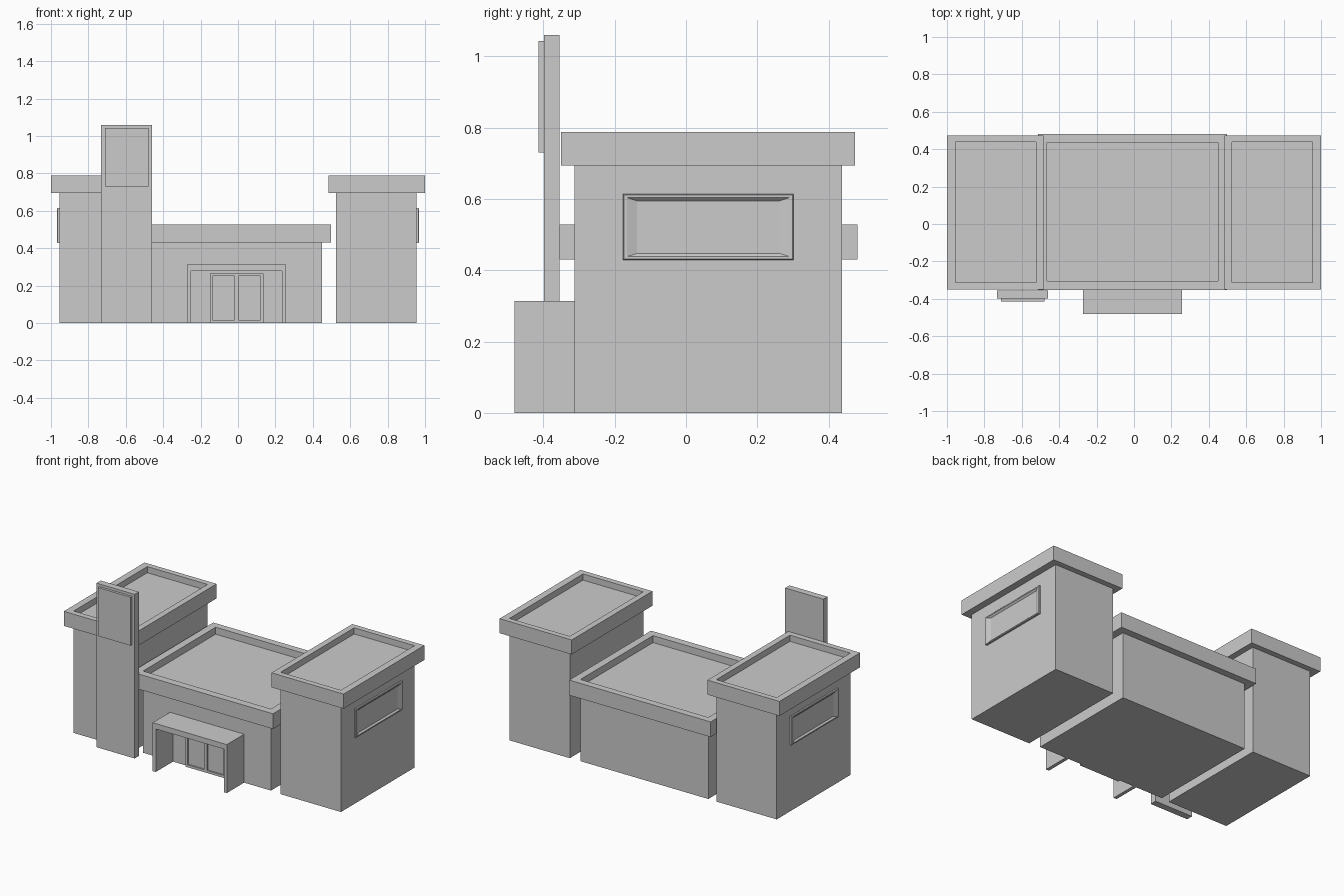
import bpy, bmesh

if "Cube" in bpy.data.objects:
    bpy.data.objects.remove(bpy.data.objects["Cube"])


def rings(name, sections, place=lambda u, v, w: (u, v, w)):
    """Solid from stacked rectangles (u0, u1, v0, v1, w), capped at both ends."""
    bm = bmesh.new()
    loops = []
    for u0, u1, v0, v1, w in sections:
        corners = [(u0, v0), (u1, v0), (u1, v1), (u0, v1)]
        loops.append([bm.verts.new(place(u, v, w)) for u, v in corners])
    for a, b in zip(loops, loops[1:]):
        for i in range(4):
            j = (i + 1) % 4
            bm.faces.new((a[i], a[j], b[j], b[i]))
    bm.faces.new(loops[0])
    bm.faces.new(loops[-1])
    return finish(name, bm)


def finish(name, bm):
    bmesh.ops.recalc_face_normals(bm, faces=bm.faces)
    mesh = bpy.data.meshes.new(name)
    bm.to_mesh(mesh)
    bm.free()
    obj = bpy.data.objects.new(name, mesh)
    bpy.context.collection.objects.link(obj)
    return obj


def box(name, x0, x1, y0, y1, z0, z1):
    return rings(name, [(x0, x1, y0, y1, z0), (x0, x1, y0, y1, z1)])


def block(name, body, roof, eave, top, depth):
    """Walls with an overhanging roof band and a sunken roof deck."""
    return rings(name, [(*body, 0), (*body, eave), (*roof, eave),
                        (*roof, top), (*body, top), (*body, top - depth)])


# Central hall and the two side towers
block("central_hall", (-0.465, 0.449, -0.305, 0.436),
      (-0.513, 0.498, -0.354, 0.481), 0.43, 0.528, 0.045)
block("right_tower", (0.524, 0.955, -0.313, 0.438),
      (0.485, 1.0, -0.35, 0.474), 0.694, 0.788, 0.04)
block("left_tower", (-0.955, -0.524, -0.313, 0.438),
      (-1.0, -0.485, -0.35, 0.474), 0.694, 0.788, 0.04)

# Framed windows on the outer tower walls
for side, s in (("right", 1), ("left", -1)):
    rings(side + "_window", [
        (-0.177, 0.302, 0.429, 0.614, 0.95),
        (-0.177, 0.302, 0.429, 0.614, 0.964),
        (-0.174, 0.299, 0.432, 0.611, 0.967),
        (-0.166, 0.291, 0.438, 0.604, 0.967),
        (-0.137, 0.262, 0.447, 0.594, 0.957),
    ], lambda u, v, w, s=s: (s * w, u, v))

# Free-standing sign pylon with blank panel
box("sign_pylon", -0.733, -0.46, -0.398, -0.355, 0, 1.06)
box("sign_panel", -0.712, -0.478, -0.414, -0.398, 0.73, 1.043)

# Entrance porch: an upside-down U profile extruded in depth
bm = bmesh.new()
profile = [(-0.273, 0), (-0.273, 0.313), (0.257, 0.313), (0.257, 0),
           (0.235, 0), (0.235, 0.278), (-0.251, 0.278), (-0.251, 0)]
face = bm.faces.new([bm.verts.new((x, -0.481, z)) for x, z in profile])
ext = bmesh.ops.extrude_face_region(bm, geom=[face])
moved = [g for g in ext["geom"] if isinstance(g, bmesh.types.BMVert)]
bmesh.ops.translate(bm, verts=moved, vec=(0, 0.176, 0))
finish("entrance_porch", bm)

# Double doors with recessed panes
for name, x0, x1, p0, p1 in (("left_door", -0.15, -0.008, -0.136, -0.018),
                             ("right_door", -0.008, 0.136, 0.002, 0.12)):
    rings(name, [(x0, x1, 0, 0.265, 0.30), (x0, x1, 0, 0.265, 0.32),
                 (p0, p1, 0.016, 0.252, 0.32), (p0, p1, 0.016, 0.252, 0.311)],
          lambda u, v, w: (u, -w, v))
